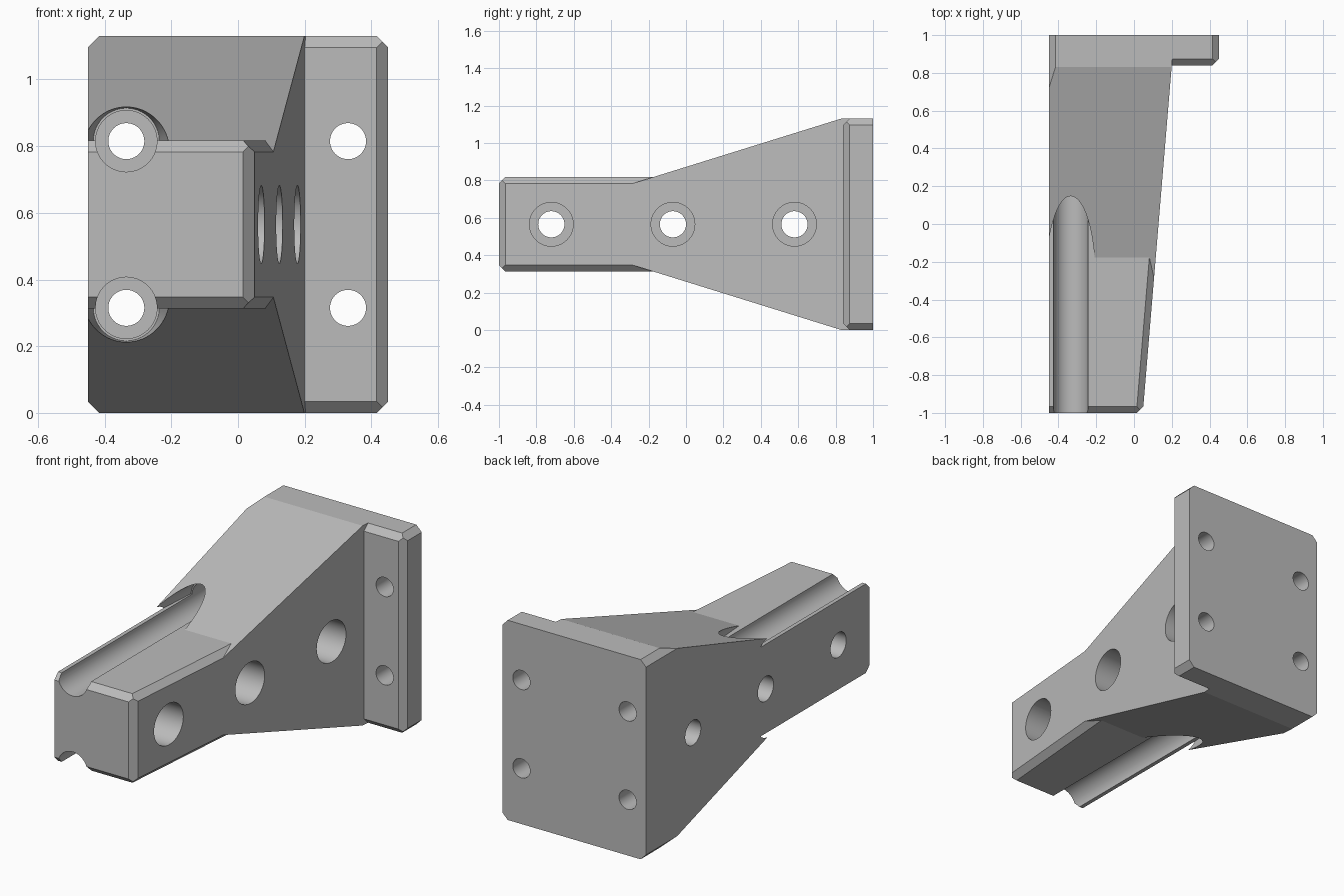
import bpy
import bmesh
import math
from mathutils import Vector, Matrix

cube = bpy.data.objects.get("Cube")
if cube:
    bpy.data.objects.remove(cube, do_unlink=True)

grey = bpy.data.materials.new("matte grey")
grey.use_nodes = True
colour = (0.5, 0.5, 0.5, 1)
grey.diffuse_color = colour
grey.node_tree.nodes["Principled BSDF"].inputs["Base Color"].default_value = colour

W, H, MID, C = 0.45, 1.13, 0.565, 0.034   # half width, height, mid height, chamfer
NOSE = 0.252                              # half height of the nose
PLATE_Y = 0.84


def finish(bm, name):
    bmesh.ops.recalc_face_normals(bm, faces=bm.faces)
    mesh = bpy.data.meshes.new(name)
    bm.to_mesh(mesh)
    bm.free()
    mesh.materials.append(grey)
    obj = bpy.data.objects.new(name, mesh)
    bpy.context.collection.objects.link(obj)
    return obj


def slice_off(bm, point, normal):
    """Remove everything on the normal's side of a plane and cap the cut."""
    cut = bmesh.ops.bisect_plane(
        bm, geom=bm.verts[:] + bm.edges[:] + bm.faces[:], dist=1e-6,
        plane_co=point, plane_no=Vector(normal).normalized(), clear_outer=True)
    edges = [e for e in cut["geom_cut"] if isinstance(e, bmesh.types.BMEdge)]
    if edges:
        bmesh.ops.edgeloop_fill(bm, edges=edges)


def block(name, low, high, planes):
    """Box between two corners, trimmed by planes."""
    bm = bmesh.new()
    low, high = Vector(low), Vector(high)
    bmesh.ops.create_cube(bm, size=1, matrix=Matrix.Translation((low + high) / 2)
                          @ Matrix.Diagonal((*(high - low), 1)))
    for point, normal in planes:
        slice_off(bm, point, normal)
    return finish(bm, name)


def rod(name, start, end, r1, r2=None, floor=None):
    """Round cutter from start to end, optionally trimmed to a half at floor = (z, side)."""
    start, end = Vector(start), Vector(end)
    axis = end - start
    bm = bmesh.new()
    bmesh.ops.create_cone(
        bm, cap_ends=True, segments=64, radius1=r1, radius2=r1 if r2 is None else r2,
        depth=axis.length, matrix=Matrix.Translation((start + end) / 2)
        @ axis.to_track_quat("Z", "Y").to_matrix().to_4x4())
    if floor:
        slice_off(bm, (0, 0, floor[0]), (0, 0, -floor[1]))
    return finish(bm, name)


def combine(target, tool, operation):
    mod = target.modifiers.new(operation.lower(), "BOOLEAN")
    mod.operation = operation
    mod.solver = "EXACT"
    mod.object = tool
    bpy.context.view_layer.objects.active = target
    bpy.ops.object.modifier_apply(modifier=mod.name)
    bpy.data.objects.remove(tool, do_unlink=True)


# Shared planes
side_normal = Vector((1, -1 / 12, 0))
side = ((0.2, PLATE_Y, 0), side_normal)
slopes = [((0, 0.83, MID + s * MID), (0, -0.311, s)) for s in (1, -1)]


def corner(x_side, s):
    return ((x_side * (W - C), 0, MID + s * MID), (x_side, 0, s))


# Mounting plate with clipped corners and chamfered front edges
plate_cuts = [corner(x, s) for x in (1, -1) for s in (1, -1)]
plate_cuts += [((0, PLATE_Y, MID + s * (MID - C)), (0, -1, s)) for s in (1, -1)]
plate_cuts.append(((W - C, PLATE_Y, 0), (1, -1, 0)))
bracket = block("bracket", (-W, PLATE_Y, 0), (W, 1, H), plate_cuts)

# Flared arm
arm = block("arm", (-W, -0.6, 0), (W, 0.9, H),
            [side] + slopes + [corner(-1, s) for s in (1, -1)])

# Nose block with chamfers on the front and right edges
n = side_normal.normalized()
nose_cuts = [side, ((0.015, -1, 0), (1, -1, 0))]
for s in (1, -1):
    nose_cuts.append(((0, -1, MID + s * (NOSE - C)), (0, -1, s)))
    nose_cuts.append((Vector((0.2, PLATE_Y, MID + s * (NOSE - C))), n + Vector((0, 0, s))))
nose = block("nose", (-W, -1, MID - NOSE), (W, 0.3, MID + NOSE), nose_cuts)

combine(bracket, arm, "UNION")
combine(bracket, nose, "UNION")

# Lengthwise screw channels, flared mouths and plate holes
for s in (1, -1):
    z = MID + s * 0.25
    for x in (-0.335, 0.33):
        combine(bracket, rod("screw_hole", (x, 0.5, z), (x, 1.1, z), 0.054), "DIFFERENCE")
    combine(bracket, rod("channel", (-0.335, -1.1, z), (-0.335, PLATE_Y, z), 0.092),
            "DIFFERENCE")
    combine(bracket, rod("flare", (-0.335, -0.18, z), (-0.335, 0.2, z), 0.126, 0.099,
                         (MID + s * NOSE, s)), "DIFFERENCE")

# Crosswise counterbored holes
for y in (-0.72, -0.07, 0.58):
    combine(bracket, rod("cross_hole", (-0.6, y, MID), (0, y, MID), 0.07), "DIFFERENCE")
    combine(bracket, rod("counterbore", (-0.3, y, MID), (0.6, y, MID), 0.117), "DIFFERENCE")

# Smooth bores, crisp edges
bpy.ops.object.select_all(action="DESELECT")
bracket.select_set(True)
bpy.context.view_layer.objects.active = bracket
bpy.ops.object.shade_smooth_by_angle(angle=math.radians(15))
